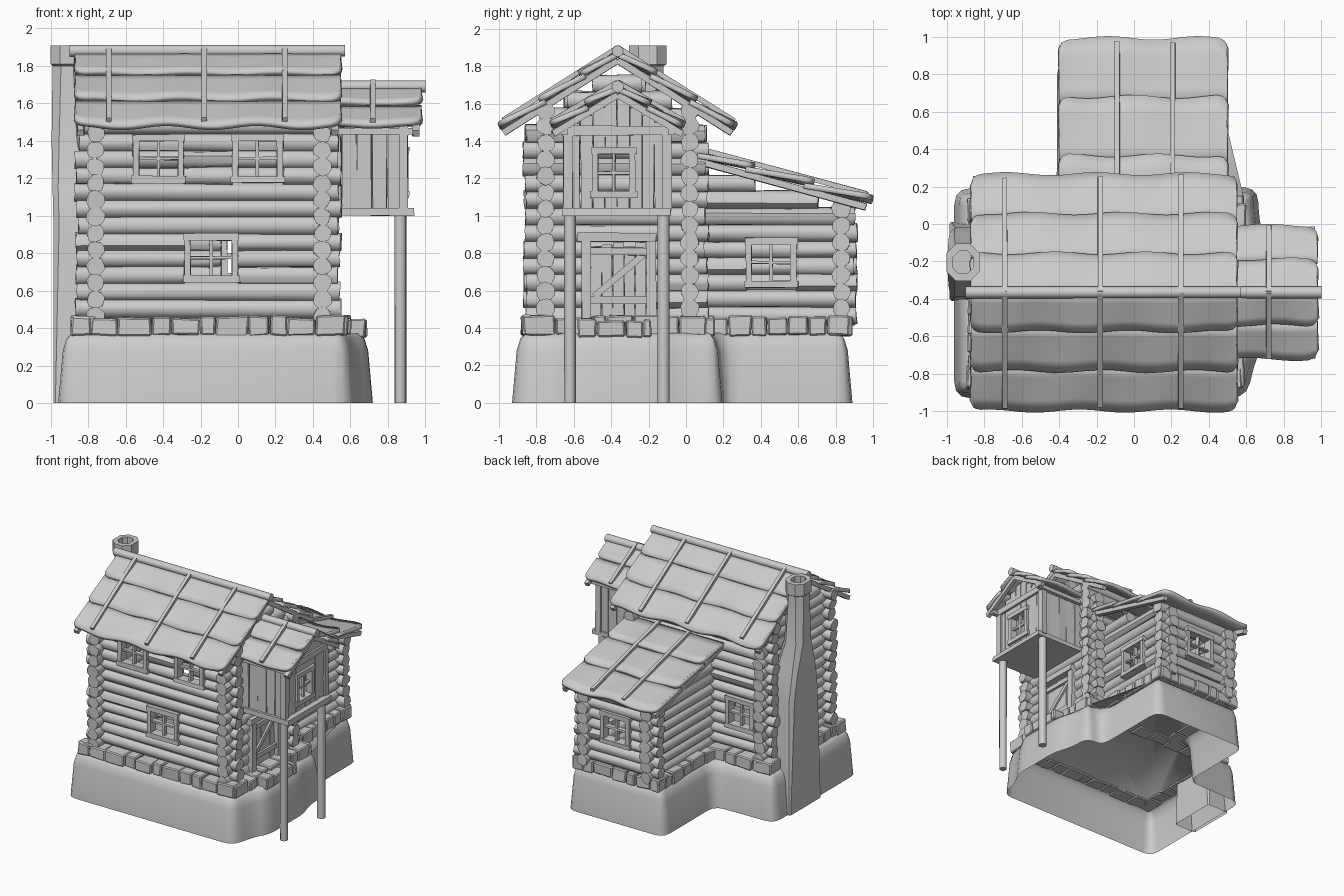
import bpy, bmesh, math, random
from mathutils import Vector as V, Matrix as M

if "Cube" in bpy.data.objects:
    bpy.data.objects.remove(bpy.data.objects["Cube"])
random.seed(4)
R = random.uniform

def finish(bm, name, angle=None, solid=0, bevel=0):
    bmesh.ops.recalc_face_normals(bm, faces=bm.faces)
    me = bpy.data.meshes.new(name)
    bm.to_mesh(me)
    bm.free()
    ob = bpy.data.objects.new(name, me)
    bpy.context.collection.objects.link(ob)
    if solid:
        m = ob.modifiers.new("thickness", 'SOLIDIFY')
        m.thickness, m.offset = solid, 0
    if bevel:
        m = ob.modifiers.new("worn_edges", 'BEVEL')
        m.width, m.segments = bevel, 1
    if angle:
        bpy.ops.object.select_all(action='DESELECT')
        ob.select_set(True)
        bpy.context.view_layer.objects.active = ob
        bpy.ops.object.shade_smooth_by_angle(angle=math.radians(angle))
    return ob

def place(bm_op_verts, jit):
    for v in bm_op_verts:
        v.co += V((R(-jit, jit), R(-jit, jit), R(-jit, jit)))

def box(bm, lo, hi, jit=0.0):
    lo, hi = V(lo), V(hi)
    mat = M.Translation((lo + hi) / 2) @ M.Diagonal((*(hi - lo), 1))
    place(bmesh.ops.create_cube(bm, size=1, matrix=mat)['verts'], jit)

def beam(bm, p0, p1, w, h, jit=0.0):
    p0, p1 = V(p0), V(p1)
    d = p1 - p0
    mat = M.Translation((p0 + p1) / 2) @ d.to_track_quat('X', 'Z').to_matrix().to_4x4() @ M.Diagonal((d.length, w, h, 1))
    place(bmesh.ops.create_cube(bm, size=1, matrix=mat)['verts'], jit)

def log(bm, p0, p1, r, jit=0.005, seg=10):
    p0, p1 = V(p0), V(p1)
    d = p1 - p0
    mat = M.Translation((p0 + p1) / 2) @ d.to_track_quat('Z', 'Y').to_matrix().to_4x4()
    place(bmesh.ops.create_cone(bm, cap_ends=True, segments=seg, radius1=r * R(.95, 1.05),
          radius2=r * R(.95, 1.05), depth=d.length, matrix=mat)['verts'], jit)

# Log wall along one axis, split around openings, limited by a roof function
def wall(name, axis, pos, span, zs, openings=(), limit=None):
    bm = bmesh.new()
    for z in zs:
        a, b = limit(z) if limit else span
        a, b = max(a, span[0]), min(b, span[1])
        segs = [(a + R(-.012, .012), b + R(-.012, .012))]
        for u0, u1, z0, z1 in openings:
            if z0 < z < z1:
                segs = [s for p, q in segs for s in ((p, min(q, u0)), (max(p, u1), q))]
        for p, q in segs:
            if q - p > .03:
                pt = (lambda u: (u, pos, z)) if axis == 'x' else (lambda u: (pos, u, z))
                log(bm, pt(p), pt(q), .049)
    finish(bm, name, 50)

# Window frame with crossing bars
def window(name, axis, d0, d1, o):
    bm = bmesh.new()
    u0, u1, z0, z1 = o
    def bar(a, b, c, d, e=0.0):
        lo, hi = min(d0, d1) + e, max(d0, d1) - e
        if axis == 'x':
            box(bm, (a, lo, c), (b, hi, d), .003)
        else:
            box(bm, (lo, a, c), (hi, b, d), .003)
    f, um, zm = .032, (u0 + u1) / 2, (z0 + z1) / 2
    bar(u0, u0 + f, z0, z1)
    bar(u1 - f, u1, z0, z1)
    bar(u0 - .01, u1 + .01, z0 - .005, z0 + f, -.004)
    bar(u0 - .005, u1 + .005, z1 - f, z1 + .005, -.004)
    bar(um - .008, um + .008, z0, z1, .02)
    bar(u0, u1, zm - .008, zm + .008, .02)
    finish(bm, name)

# Overlapping wavy roof sheets from top (y,z) to low (y,z)
def roof(name, x0, x1, top, low, n, battens, ph):
    top, low = V(top), V(low)
    w, c = x1 - x0, .05
    L = (low - top).length
    xs = [0, .006, .02, c] + [c + (w - 2 * c) * k / 24 for k in range(1, 24)] + [w - c, w - .02, w - .006, w]
    bm = bmesh.new()
    for i in range(n):
        grid = []
        for u in xs:
            e = max(0, c - min(u, w - u))
            pull = c - math.sqrt(max(0, c * c - e * e))
            wave = math.sin(u * 13 + ph + i * 1.7)
            t0 = max(0, i / n - .06)
            t1 = (i + 1) / n - (pull + .010 * (1 - wave)) / L
            row = []
            for k in range(5):
                v = k / 4
                p = top.lerp(low, t0 + (t1 - t0) * v)
                row.append(bm.verts.new((x0 + u, p.x, p.y + .03 * v - .004 + .011 * v * math.sin(u * 13 + ph + i))))
            grid.append(row)
        for a, b in zip(grid, grid[1:]):
            for k in range(4):
                bm.faces.new((a[k], a[k + 1], b[k + 1], b[k]))
    finish(bm, name, 40, solid=.03)
    bm = bmesh.new()
    for x in battens:
        q = top.lerp(low, R(.94, .98))
        beam(bm, (x, top.x, top.y + .035), (x, q.x, q.y + .048), .028, .025, .002)
    for x in (x0 + .03, x1 - .03):
        q = top.lerp(low, .96)
        beam(bm, (x, top.x, top.y - .032), (x, q.x, q.y - .025), .035, .035, .003)
    finish(bm, name + "_battens")

# Earth base with flared, rounded sides
raw = [(-.96, -.93), (.60, -.93), (.65, -.72), (.72, -.6), (.72, -.15), (.67, 0), (.66, .19), (.50, .2),
       (.50, .89), (-.41, .89), (-.41, .2), (-.96, .19)]
pts = []
for i, p in enumerate(raw):
    a, p, b = V(raw[i - 1]), V(p), V(raw[(i + 1) % len(raw)])
    s = p + (a - p).normalized() * min(.09, (a - p).length * .4)
    e = p + (b - p).normalized() * min(.09, (b - p).length * .4)
    pts += [s * (1 - t) ** 2 + p * 2 * t * (1 - t) + e * t * t for t in (0, .33, .67, 1)]
bm = bmesh.new()
rings = []
for d, z in ((0, 0), (.025, .28), (.045, .345), (.075, .372)):
    ring = []
    for i, p in enumerate(pts):
        t = (pts[(i + 1) % len(pts)] - pts[i - 1]).normalized()
        ring.append(bm.verts.new((p.x - t.y * d, p.y + t.x * d, z)))
    rings.append(ring)
for a, b in zip(rings, rings[1:]):
    for i in range(len(a)):
        bm.faces.new((a[i - 1], a[i], b[i], b[i - 1]))
bm.faces.new(rings[-1])
finish(bm, "earth_base", 50)

# Foundation stones
bm = bmesh.new()
def stones(axis, pos, a, b, depth=.13, z0=.36, z1=.46):
    while a < b - .03:
        c = min(b, a + R(.08, .18))
        o = R(-.008, .008)
        lo, hi = pos - depth / 2 + o, pos + depth / 2 + o
        zt = z1 + R(-.008, .008)
        if axis == 'x':
            box(bm, (a, lo, z0), (c - .004, hi, zt), .006)
        else:
            box(bm, (lo, a, z0), (hi, c - .004, zt), .006)
        a = c
for row in (('x', -.81, -.89, .59), ('x', .08, -.89, .59), ('y', -.82, -.87, .14), ('y', .53, -.87, .14),
            ('y', .39, .1, .88), ('y', -.30, .1, .88), ('x', .82, -.36, .45),
            ('y', .62, -.58, -.18, .13, .35, .44)):
    stones(*row)
finish(bm, "foundation_stones", bevel=.008)

# Main log walls and windows
front = {"front_low_window": (-.285, 0, .65, .90), "front_left_window": (-.56, -.29, 1.18, 1.43),
         "front_right_window": (-.03, .24, 1.18, 1.43)}
back_o, annex_o, side_o = (-.69, -.43, .64, .90), (-.09, .18, .66, .92), (.32, .59, .62, .88)
door_o = (-.53, -.19, .4, .88)
zf = [.505 + .0885 * i for i in range(12)]
zg = [.465 + .0885 * i for i in range(16)]
wall("front_wall", 'x', -.75, (-.86, .54), zf + [1.56], front.values())
wall("back_wall", 'x', .02, (-.86, .54), zf + [1.56], [back_o, (-.15, .25, .4, 1.0)])
def gable(z):
    h = (1.83 - z - .04) / .63
    return -.365 - h, -.365 + h
wall("left_wall", 'y', -.76, (-.86, .11), zg, limit=gable)
wall("right_wall", 'y', .45, (-.86, .11), zg, [door_o], gable)
for n, o in front.items():
    window(n, 'x', -.815, -.74, o)
window("back_window", 'x', .01, .085, back_o)

# Annex log walls and windows
def slope(z):
    return 0, .1 + (1.29 - z - .045) / .264
wall("annex_right_wall", 'y', .34, (.03, .91), zg[:10], [side_o], slope)
wall("annex_left_wall", 'y', -.25, (.03, .91), zg[:10], limit=slope)
wall("annex_back_wall", 'x', .83, (-.35, .44), zf[:7], [annex_o])
window("annex_back_window", 'x', .82, .895, annex_o)
window("annex_side_window", 'y', .33, .405, side_o)

# Roofs
roof("main_roof_front", -.87, .55, (-.365, 1.865), (-1.0, 1.45), 3, (-.69, -.18, .25), 0)
roof("main_roof_back", -.87, .55, (-.365, 1.865), (.27, 1.45), 3, (-.69, -.18, .25), 2)
roof("annex_roof", -.40, .50, (.06, 1.325), (1.0, 1.06), 3, (-.09, .205), 1)
roof("porch_roof_front", .47, .98, (-.365, 1.68), (-.725, 1.455), 2, (.72,), 1)
roof("porch_roof_back", .47, .98, (-.365, 1.68), (-.005, 1.455), 2, (.72,), 3)
for n, x0, x1, z in (("main_ridge_log", -.90, .57, 1.88), ("porch_ridge_log", .48, 1.0, 1.69)):
    bm = bmesh.new()
    log(bm, (x0, -.365, z), (x1, -.365, z), .032, 0, 12)
    finish(bm, n, 50)

# Chimney: chamfered sections with a hollow top
bm = bmesh.new()
prev = None
for z, x0, x1, y0, y1, c in ((0, -.985, -.78, -.41, .01, .01), (.95, -.985, -.78, -.39, -.02, .03),
        (1.15, -.99, -.78, -.36, -.05, .03), (1.40, -.995, -.82, -.30, -.11, .04), (1.80, -.99, -.835, -.29, -.12, .045),
        (1.81, -1, -.825, -.305, -.105, .05), (1.91, -1, -.825, -.305, -.105, .05),
        (1.91, -.965, -.86, -.265, -.145, .03), (1.75, -.965, -.86, -.265, -.145, .03)):
    ring = [bm.verts.new((x, y, z)) for x, y in ((x0 + c, y0), (x1 - c, y0), (x1, y0 + c), (x1, y1 - c),
            (x1 - c, y1), (x0 + c, y1), (x0, y1 - c), (x0, y0 + c))]
    if prev:
        for i in range(8):
            bm.faces.new((prev[i - 1], prev[i], ring[i], ring[i - 1]))
    prev = ring
bm.faces.new(prev)
finish(bm, "chimney", 30)

# Plank door with frame
bm = bmesh.new()
for k in range(5):
    y = -.51 + k * .06
    box(bm, (.46, y, .46), (.49, y + .056, .85 + R(-.015, .01)), .003)
for z in (.53, .79):
    box(bm, (.485, -.51, z), (.51, -.21, z + .04), .003)
beam(bm, (.495, -.49, .57), (.495, -.23, .79), .02, .035)
for y in (-.56, -.21):
    box(bm, (.42, y, .45), (.525, y + .05, .87), .004)
box(bm, (.42, -.58, .86), (.535, -.16, .91), .004)
finish(bm, "door")

# Raised porch: floor, plank walls, frame and posts
bm = bmesh.new()
box(bm, (.47, -.66, 1.0), (.94, -.08, 1.04), .003)
finish(bm, "porch_floor")
bm = bmesh.new()
for y in (-.64, -.12):
    for k in range(5):
        x = .47 + k * .082
        box(bm, (x, y, 1.03), (x + .079, y + .025, 1.47), .004)
pw = (-.50, -.27, 1.10, 1.36)
for k in range(8):
    y = -.63 + k * .066
    top = 1.64 - .62 * abs(y + .033 + .365)
    for z0, z1 in (((1.03, 1.11), (1.35, top)) if pw[0] - .02 < y + .03 < pw[1] else ((1.03, top),)):
        box(bm, (.865, y, z0), (.89, y + .063, z1), .003)
finish(bm, "porch_planks")
bm = bmesh.new()
for y in (-.63, -.10):
    box(bm, (.86, y - .025, 1.03), (.905, y + .025, 1.46), .003)
box(bm, (.86, -.66, 1.43), (.91, -.07, 1.48), .003)
for y in (-.65, -.08):
    beam(bm, (.47, y, 1.45), (.96, y, 1.45), .035, .035)
finish(bm, "porch_frame")
window("porch_window", 'y', .85, .91, pw)
bm = bmesh.new()
for y in (-.62, -.12):
    log(bm, (.867, y, 0), (.867, y, 1.02), .032, 0, 10)
finish(bm, "porch_posts", 50)
